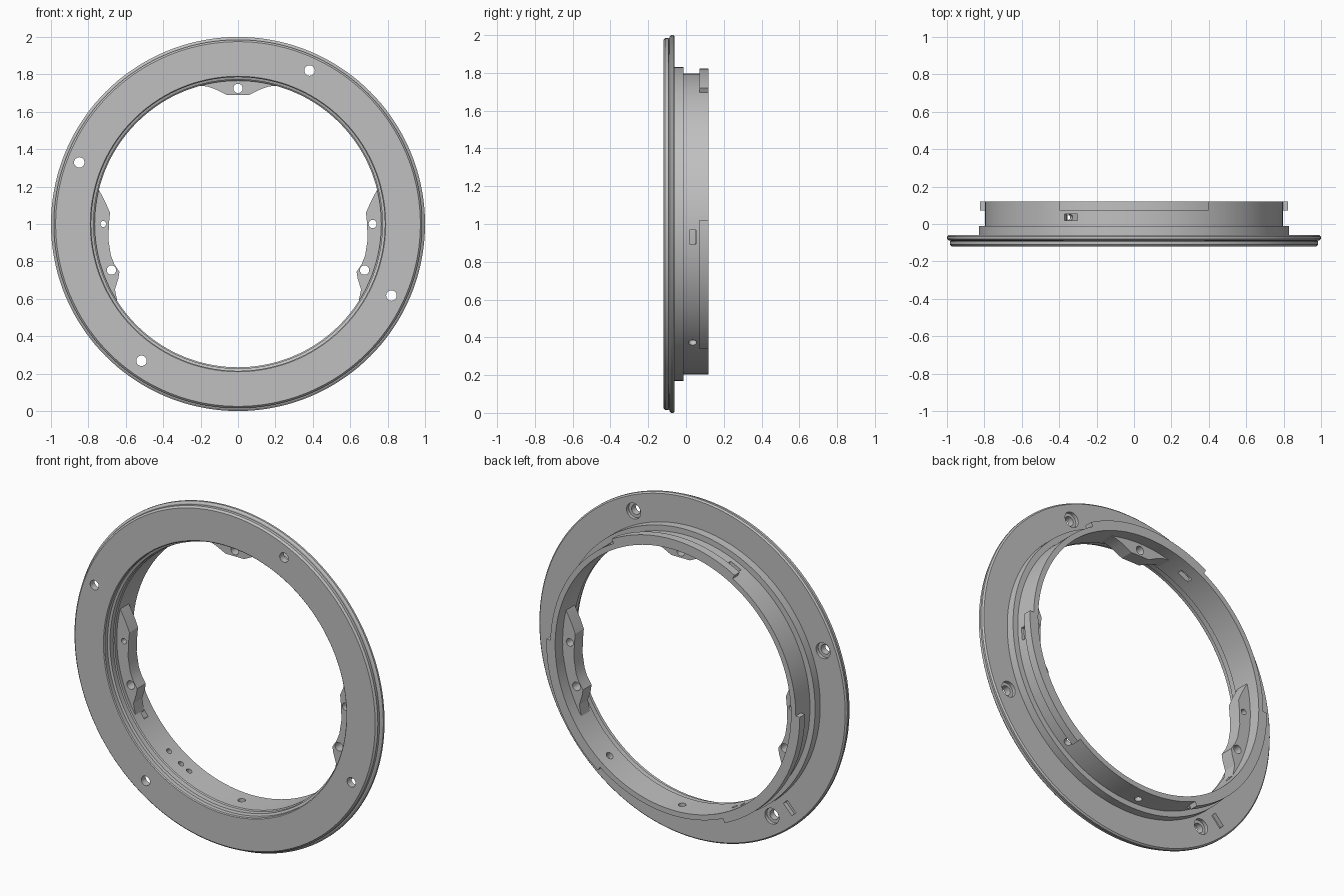
import bpy, bmesh, math
from mathutils import Matrix, Vector

if "Cube" in bpy.data.objects:
    bpy.data.objects.remove(bpy.data.objects["Cube"])

GREY = 0.53
metal = bpy.data.materials.new("satin_grey_metal")
metal.use_nodes = True
metal.diffuse_color = (GREY, GREY, GREY, 1)
metal.node_tree.nodes["Principled BSDF"].inputs["Base Color"].default_value = (GREY, GREY, GREY, 1)


def polar(deg, r, y):
    a = math.radians(deg)
    return Vector((r * math.cos(a), y, 1 + r * math.sin(a)))


def make(name, bm):
    bmesh.ops.recalc_face_normals(bm, faces=bm.faces)
    mesh = bpy.data.meshes.new(name)
    bm.to_mesh(mesh)
    bm.free()
    mesh.materials.append(metal)
    ob = bpy.data.objects.new(name, mesh)
    bpy.context.collection.objects.link(ob)
    return ob


def lathe(name, profile, steps=144):
    """Closed (radius, y) profile turned about the ring axis."""
    bm = bmesh.new()
    rings = [[bm.verts.new(polar(360 * i / steps, r, y)) for r, y in profile]
             for i in range(steps)]
    n = len(profile)
    for i in range(steps):
        a, b = rings[i], rings[(i + 1) % steps]
        for j in range(n):
            k = (j + 1) % n
            bm.faces.new((a[j], a[k], b[k], b[j]))
    return make(name, bm)


def plate(name, inner, outer_r, y0, y1):
    """Curved plate: inner edge from (angle, radius) points, outer edge an arc."""
    a0, a1 = inner[0][0], inner[-1][0]
    arc = [(a1 + (a0 - a1) * i / 24, outer_r) for i in range(25)]
    bm = bmesh.new()
    outline = list(inner) + arc
    front = [bm.verts.new(polar(a, r, y0)) for a, r in outline]
    back = [bm.verts.new(polar(a, r, y1)) for a, r in outline]
    bm.faces.new(front)
    bm.faces.new(back)
    for i in range(len(outline)):
        j = (i + 1) % len(outline)
        bm.faces.new((front[i], front[j], back[j], back[i]))
    return make(name, bm)


def bore(bm, deg, r, y, radius, depth, radial=False):
    """Round cutter, along the ring axis or pointing outward."""
    turn = (Matrix.Rotation(-math.radians(deg), 4, 'Y') @ Matrix.Rotation(math.pi / 2, 4, 'Y')
            if radial else Matrix.Rotation(math.pi / 2, 4, 'X'))
    bmesh.ops.create_cone(bm, cap_ends=True, segments=24, radius1=radius, radius2=radius,
                          depth=depth, matrix=Matrix.Translation(polar(deg, r, y)) @ turn)


def slot(bm, deg, r, y, size):
    """Box cutter sized (radial, axial, tangential)."""
    m = (Matrix.Translation(polar(deg, r, y)) @ Matrix.Rotation(-math.radians(deg), 4, 'Y')
         @ Matrix.Diagonal((*size, 1)))
    bmesh.ops.create_cube(bm, size=1, matrix=m)


def cut(ob, bm):
    cutter = make("cutter", bm)
    cutter.hide_render = True
    mod = ob.modifiers.new("cut", 'BOOLEAN')
    mod.operation, mod.solver, mod.object = 'DIFFERENCE', 'EXACT', cutter
    bpy.context.view_layer.objects.active = ob
    bpy.ops.object.modifier_apply(modifier=mod.name)
    bpy.data.objects.remove(cutter)


# Flange, shoulder and tube in one turned body
body = lathe("mount_ring", [
    (0.79, -0.12), (0.975, -0.12), (0.985, -0.11), (0.985, -0.093), (0.978, -0.09),
    (0.99, -0.088), (1.0, -0.08), (1.0, -0.068), (0.992, -0.06), (0.83, -0.06),
    (0.83, -0.012), (0.797, -0.012), (0.797, 0.12), (0.766, 0.12), (0.766, -0.05),
    (0.772, -0.055), (0.772, -0.085), (0.785, -0.09), (0.785, -0.115)])

# Mounting screw holes, radial screw holes and slots
screws = [(65, 0.905), (158.8, 0.91), (234.8, 0.895), (335, 0.905)]
bm = bmesh.new()
for deg, r in screws:
    bore(bm, deg, r, -0.09, 0.028, 0.2)
for deg in (232, 239, 243.5, 270, 308):
    bore(bm, deg, 0.78, 0.035, 0.016 if deg < 250 else 0.021, 0.08, radial=True)
slot(bm, 226, 0.908, -0.06, (0.08, 0.05, 0.035))
for deg in (115, 213, 355):
    slot(bm, deg, 0.79, 0.035, (0.06, 0.035, 0.075))
cut(body, bm)

# Counterbores on the rear of the flange
bm = bmesh.new()
for deg, r in screws:
    bore(bm, deg, r, -0.05, 0.046, 0.06)
cut(body, bm)

# Bayonet tabs around the rear of the tube
parts = [body]
for name, a0, a1 in (("top", 61, 119), ("left", -53.5, 1.4), ("right", 180, 246)):
    inner = [(a0 + (a1 - a0) * i / 24, 0.78) for i in range(25)]
    parts.append(plate(name + "_bayonet_tab", inner, 0.823, 0.072, 0.12))

# Inner lugs with screw holes
half = [(74, 0.77), (77.5, 0.753), (80.5, 0.73), (85, 0.693)]
top_edge = half + [(180 - a, r) for a, r in reversed(half)]
side_edge = [(166, 0.768), (171, 0.715), (175, 0.687), (180, 0.69), (187, 0.698),
             (194, 0.7), (198, 0.695), (202, 0.684), (204.5, 0.703), (208, 0.745), (213, 0.768)]
mirrored = [(180 - a, r) for a, r in side_edge]
for name, edge, holes in (
        ("top_lug", top_edge, [(90, 0.725, 0.025)]),
        ("right_lug", side_edge, [(180, 0.72, 0.016), (200, 0.72, 0.025)]),
        ("left_lug", mirrored, [(0, 0.72, 0.022), (-20, 0.72, 0.025)])):
    lug = plate(name, edge, 0.78, -0.03, 0.05)
    bm = bmesh.new()
    for deg, r, radius in holes:
        bore(bm, deg, r, 0.01, radius, 0.2)
    cut(lug, bm)
    parts.append(lug)

# Smooth curved walls, crisp machined edges
bpy.ops.object.select_all(action='DESELECT')
for ob in parts:
    ob.select_set(True)
bpy.context.view_layer.objects.active = body
bpy.ops.object.shade_smooth_by_angle(angle=math.radians(25))
